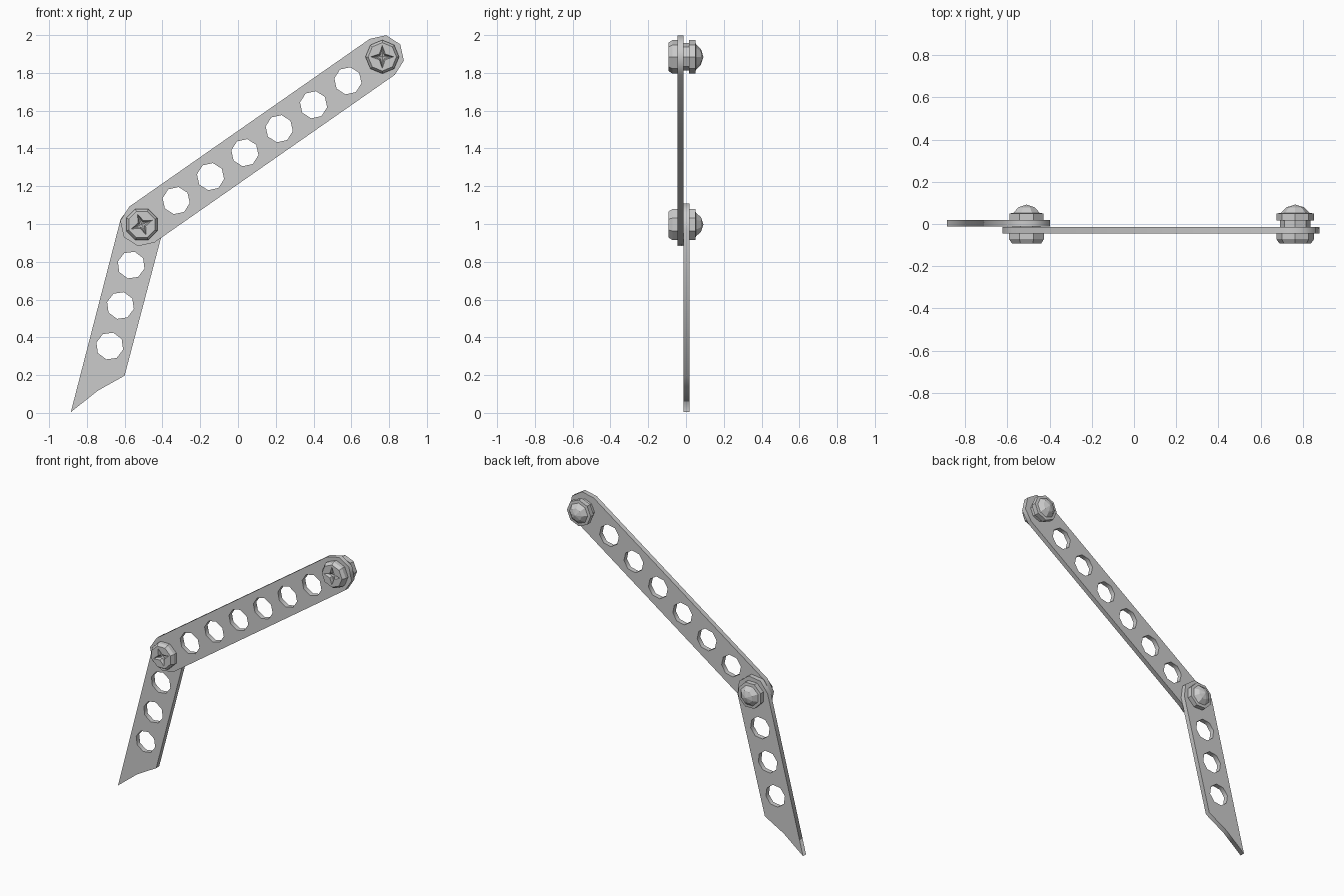
import bpy, bmesh
from math import cos, sin, pi, radians
from mathutils import Matrix, Vector

if "Cube" in bpy.data.objects:
    bpy.data.objects.remove(bpy.data.objects["Cube"])

# Parts are drawn flat (local +z = front) and then stood upright
UPRIGHT = Matrix.Rotation(pi / 2, 4, 'X')
PITCH = 0.2217      # spacing between holes
HALF_W = 0.116      # half width of the bars
HOLE_R = 0.073
ELBOW = Vector((-0.509, 0.997))
ANG_UP, ANG_LOW = radians(34.9), radians(255.2)


def ring(r, n=8, start=0.0):
    return [(r * cos(start + 2 * pi * i / n), r * sin(start + 2 * pi * i / n)) for i in range(n)]


def round_end(x, start):
    return [(x + HALF_W * cos(start + i * pi / 4), HALF_W * sin(start + i * pi / 4)) for i in range(5)]


def bar(name, outline, holes, angle, y_front, y_back):
    # Extruded flat outline with octagonal holes along its axis
    cu = bpy.data.curves.new(name, 'CURVE')
    cu.dimensions = '2D'
    cu.fill_mode = 'BOTH'
    cu.extrude = (y_back - y_front) / 2
    loops = [outline] + [[(x + PITCH * k, y) for x, y in ring(HOLE_R)] for k in range(1, holes + 1)]
    for pts in loops:
        sp = cu.splines.new('POLY')
        sp.points.add(len(pts) - 1)
        for p, (x, y) in zip(sp.points, pts):
            p.co = (x, y, 0, 1)
        sp.use_cyclic_u = True
    tmp = bpy.data.objects.new(name + "_curve", cu)
    bpy.context.collection.objects.link(tmp)
    bpy.context.view_layer.update()
    me = bpy.data.meshes.new_from_object(tmp.evaluated_get(bpy.context.evaluated_depsgraph_get()))
    bpy.data.objects.remove(tmp)
    me.name = name
    mid = -(y_front + y_back) / 2
    me.transform(UPRIGHT @ Matrix.Translation((ELBOW.x, ELBOW.y, mid)) @ Matrix.Rotation(angle, 4, 'Z'))
    ob = bpy.data.objects.new(name, me)
    bpy.context.collection.objects.link(ob)


def bolt(name, centre, spin):
    bm = bmesh.new()

    def add(pts, z):
        return [bm.verts.new((x, y, z)) for x, y in pts]

    def star(tip, notch):
        return [((tip, notch)[i % 2] * cos(i * pi / 4), (tip, notch)[i % 2] * sin(i * pi / 4)) for i in range(8)]

    # Domed nut, shank and bevelled head, from back to front
    profile = [(0.042, -0.079), (0.068, -0.052), (0.088, -0.05), (0.088, -0.017), (0.072, -0.017),
               (0.072, 0.045), (0.089, 0.045), (0.089, 0.072), (0.075, 0.092)]
    rings = [add(ring(r), z) for r, z in profile]
    # Star-shaped driver recess
    rings += [add(star(0.06, 0.022), 0.092), add(star(0.048, 0.013), 0.072)]
    for a, b in zip(rings, rings[1:]):
        for i in range(8):
            j = (i + 1) % 8
            bm.faces.new((a[i], a[j], b[j], b[i]))
    back, deep = bm.verts.new((0, 0, -0.092)), bm.verts.new((0, 0, 0.066))
    for i in range(8):
        j = (i + 1) % 8
        bm.faces.new((back, rings[0][j], rings[0][i]))
        bm.faces.new((deep, rings[-1][i], rings[-1][j]))
    bmesh.ops.recalc_face_normals(bm, faces=bm.faces)
    me = bpy.data.meshes.new(name)
    bm.to_mesh(me)
    bm.free()
    me.transform(UPRIGHT @ Matrix.Translation((centre.x, centre.y, 0)) @ Matrix.Rotation(spin, 4, 'Z'))
    bpy.context.collection.objects.link(bpy.data.objects.new(name, me))


# Upper arm: rounded at both ends
length = 7 * PITCH
bar("upper_arm", round_end(0, pi / 2) + round_end(length, -pi / 2), 6, ANG_UP, -0.046, -0.014)

# Lower arm: rounded at the elbow, pointed at the foot
foot = [(1.056, -HALF_W + 0.006), (0.909, 0.0), (0.797, HALF_W)]
bar("lower_arm", round_end(0, pi / 2) + foot, 3, ANG_LOW, -0.013, 0.019)

# Bolts at the elbow and the free end
bolt("elbow_bolt", ELBOW, radians(22.5))
bolt("end_bolt", ELBOW + Vector((cos(ANG_UP), sin(ANG_UP))) * length, 0)
